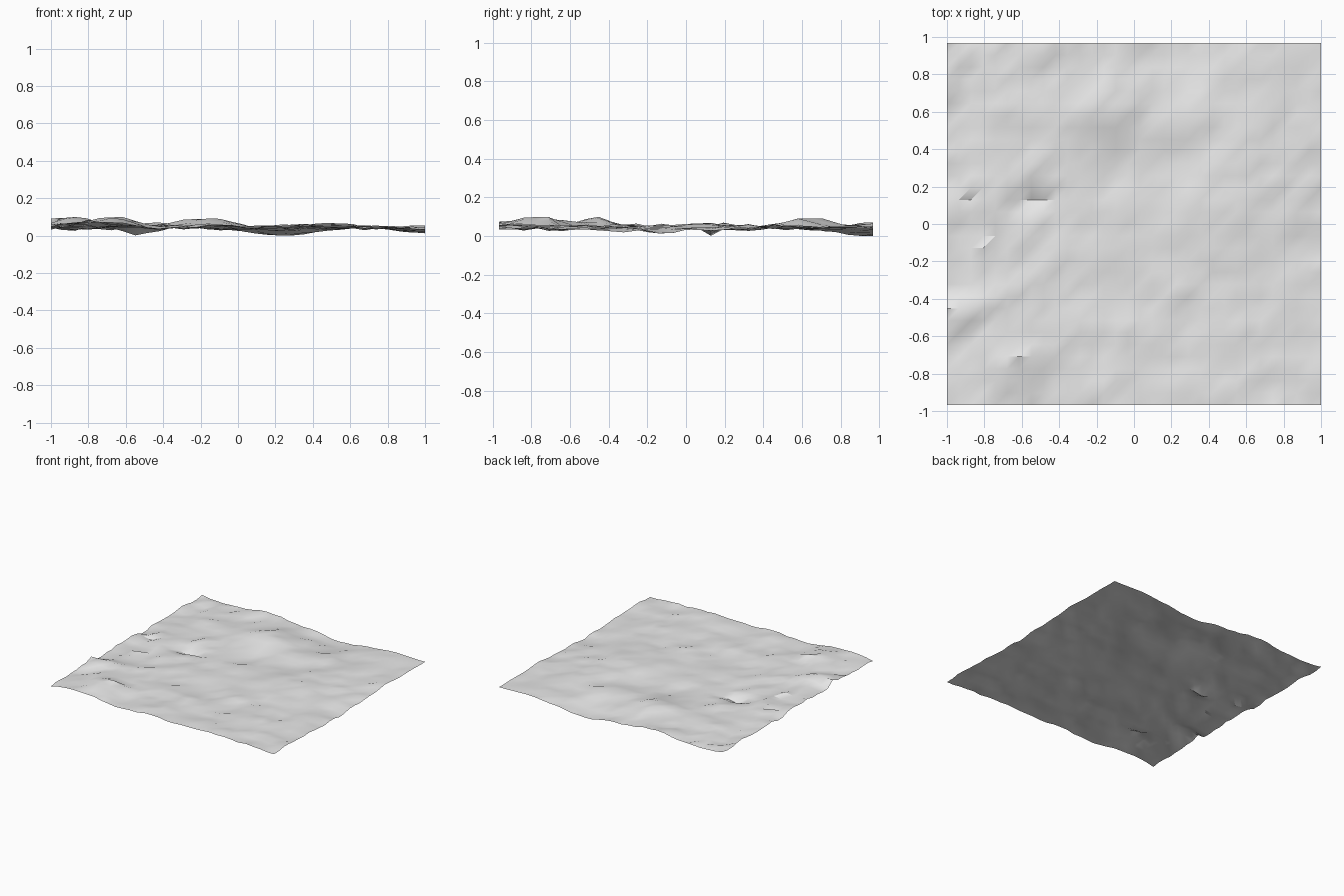
import bpy
import bmesh
import math
import random
from mathutils import Vector, noise

if "Cube" in bpy.data.objects:
    bpy.data.objects.remove(bpy.data.objects["Cube"], do_unlink=True)

random.seed(7)
NX, NY = 31, 30
CELL = 2 / NX
HALF_Y = NY * CELL / 2

# Broad swells: x, y, radius in x, radius in y, height
SWELLS = [
    (-0.87, -0.45, 0.10, 0.10, 0.05),
    (-0.72, -0.82, 0.14, 0.14, 0.035),
    (-0.17, 0.62, 0.20, 0.14, 0.05),
    (-0.40, 0.96, 0.18, 0.15, 0.025),
    (0.25, 0.96, 0.25, 0.20, -0.045),
    (0.45, 0.10, 0.25, 0.30, 0.018),
    (0.45, -0.90, 0.20, 0.20, 0.012),
    (-0.40, -0.96, 0.13, 0.18, -0.03),
    (1.00, -0.20, 0.20, 0.25, -0.025),
    (0.15, 0.30, 0.25, 0.20, -0.015),
    (-0.10, -0.30, 0.25, 0.15, -0.012),
    # Narrow east-west gully and ridge
    (-0.52, 0.13, 0.13, 0.03, -0.03),
    (-0.58, -0.70, 0.14, 0.03, 0.022),
]


def bump(x, y, cx, cy, rx, ry, h):
    return h * math.exp(-((x - cx) / rx) ** 2 - ((y - cy) / ry) ** 2)


def height(x, y):
    # Gentle twist between the corners, then swells and ripples
    z = 0.055 - 0.005 * x - 0.003 * y + 0.010 * x * y
    z += sum(bump(x, y, *s) for s in SWELLS)
    rough = 1 + 1.0 * max(0, min(1, (-x - 0.45) * 2.5))
    z += 0.010 * noise.noise(Vector((x * 4, y * 5, 3.3)))
    z += 0.012 * rough * noise.noise(Vector((x * 6.3, y * 9.1, 8.7)))
    z += random.gauss(0, 0.0032) * rough
    return max(0.006, min(0.123, z))


# Terrain sheet, every cell split along the same diagonal
bm = bmesh.new()
rows = []
for j in range(NY + 1):
    y = j * CELL - HALF_Y
    rows.append([bm.verts.new((i * CELL - 1, y, height(i * CELL - 1, y)))
                 for i in range(NX + 1)])
for low, high in zip(rows, rows[1:]):
    for i in range(NX):
        bm.faces.new((low[i], low[i + 1], high[i + 1]))
        bm.faces.new((low[i], high[i + 1], high[i]))

# Rest the lowest point on the ground
floor = min(v.co.z for v in bm.verts)
for v in bm.verts:
    v.co.z -= floor

mesh = bpy.data.meshes.new("terrain")
bm.to_mesh(mesh)
bm.free()
terrain = bpy.data.objects.new("terrain", mesh)
bpy.context.collection.objects.link(terrain)

# Plain light grey ground
grey = bpy.data.materials.new("light_grey")
grey.use_nodes = True
colour = (0.8, 0.8, 0.8, 1)
grey.diffuse_color = colour
grey.node_tree.nodes["Principled BSDF"].inputs["Base Color"].default_value = colour
mesh.materials.append(grey)

# Smooth ground with crisp creases on steep steps
bpy.ops.object.select_all(action="DESELECT")
terrain.select_set(True)
bpy.context.view_layer.objects.active = terrain
bpy.ops.object.shade_smooth_by_angle(angle=math.radians(30))
